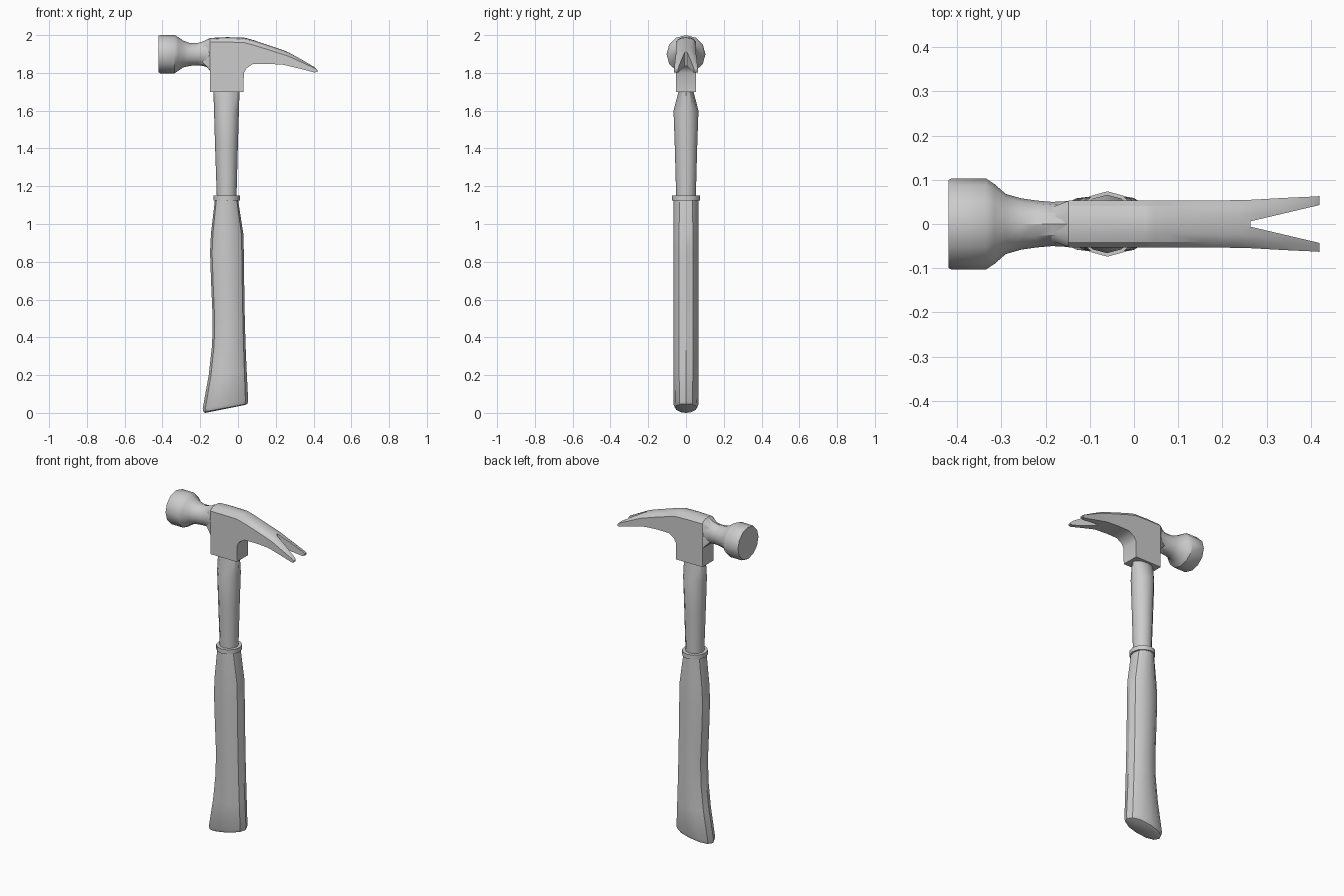
import bpy, bmesh, math

if "Cube" in bpy.data.objects:
    bpy.data.objects.remove(bpy.data.objects["Cube"])


def make_object(name, rings):
    """Skin a list of equal-length closed rings and cap both ends."""
    bm = bmesh.new()
    loops = [[bm.verts.new(p) for p in ring] for ring in rings]
    n = len(loops[0])
    for a, b in zip(loops, loops[1:]):
        for i in range(n):
            j = (i + 1) % n
            bm.faces.new((a[i], a[j], b[j], b[i]))
    bm.faces.new(loops[0])
    bm.faces.new(loops[-1])
    bmesh.ops.recalc_face_normals(bm, faces=bm.faces)
    mesh = bpy.data.meshes.new(name)
    bm.to_mesh(mesh)
    bm.free()
    ob = bpy.data.objects.new(name, mesh)
    bpy.context.collection.objects.link(ob)
    return ob


def smooth(ob, angle=32):
    bpy.ops.object.select_all(action='DESELECT')
    ob.select_set(True)
    bpy.context.view_layer.objects.active = ob
    bpy.ops.object.shade_smooth_by_angle(angle=math.radians(angle))


def oval(xa, za, xb, zb, hy, power=1.0, n=12):
    """Oval ring spanning (xa, za)-(xb, zb) in the front view, half depth hy."""
    ring = []
    for i in range(n):
        t = 2 * math.pi * i / n
        c, s = math.cos(t), math.sin(t)
        c = math.copysign(abs(c) ** power, c) if abs(c) > 1e-6 else 0
        s = math.copysign(abs(s) ** power, s) if abs(s) > 1e-6 else 0
        ring.append(((xa + xb) / 2 + c * (xb - xa) / 2, s * hy,
                     (za + zb) / 2 + c * (zb - za) / 2))
    return ring


def head_ring(x, top, shoulder, bottom, hy):
    """Flat-sided section with an arched top."""
    ring = [(x, hy, bottom), (x, hy, shoulder)]
    for deg in (40, 65, 90, 115, 140):
        t = math.radians(deg)
        ring.append((x, hy * math.cos(t), shoulder + (top - shoulder) * math.sin(t)))
    return ring + [(x, -hy, shoulder), (x, -hy, bottom)]


# Grip with slanted butt
grip = [(-.172, .0, .038, .042, .045), (-.183, .005, .05, .048, .058),
        (-.187, .022, .054, .065, .066), (-.155, .2, .046, .22, .067),
        (-.137, .36, .04, .36, .067), (-.134, .5, .036, .5, .067),
        (-.142, .68, .033, .68, .067), (-.148, .85, .031, .85, .067),
        (-.143, .95, .028, .95, .067), (-.122, 1.13, .0, 1.13, .066)]
smooth(make_object("grip", [oval(*s, power=.9) for s in grip]))

# Collar at the top of the grip
smooth(make_object("collar", [oval(-.06 - a, z, -.06 + a, z, b) for z, a, b in
                              ((1.125, .071, .074), (1.152, .071, .074))]))

# Handle shaft
shaft = [(-.112, 1.14, -.008, 1.14, .052), (-.121, 1.4, -.001, 1.4, .059),
         (-.127, 1.6, .005, 1.6, .066), (-.13, 1.7, .008, 1.7, .04),
         (-.13, 1.75, .008, 1.75, .04)]
smooth(make_object("shaft", [oval(*s) for s in shaft]))

# Striking face and round neck
striker = [(-.42, 1.803, 1.997, .099), (-.412, 1.798, 2.0, .103),
           (-.335, 1.798, 2.0, .103), (-.315, 1.812, 1.988, .09),
           (-.29, 1.829, 1.971, .068), (-.255, 1.837, 1.958, .058),
           (-.22, 1.84, 1.957, .053), (-.185, 1.837, 1.966, .05),
           (-.165, 1.83, 1.977, .051), (-.148, 1.812, 1.984, .052),
           (-.1, 1.812, 1.984, .049)]
smooth(make_object("striker", [oval(x, lo, x, hi, hy) for x, lo, hi, hy in striker]))

# Head block running into the claw
head = [(-.19, 1.958, 1.938, 1.86, .036), (-.149, 1.984, 1.963, 1.815, .052),
        (-.148, 1.985, 1.963, 1.70, .053), (-.06, 1.989, 1.963, 1.70, .053),
        (.029, 1.987, 1.961, 1.70, .053), (.031, 1.987, 1.961, 1.80, .053),
        (.045, 1.984, 1.957, 1.825, .053), (.08, 1.974, 1.948, 1.847, .053),
        (.16, 1.947, 1.923, 1.848, .053), (.24, 1.92, 1.897, 1.843, .054),
        (.27, 1.908, 1.887, 1.836, .055), (.34, 1.87, 1.855, 1.819, .059),
        (.405, 1.832, 1.825, 1.802, .062), (.42, 1.817, 1.814, 1.806, .063)]
head_ob = make_object("claw_head", [head_ring(*s) for s in head])

# V notch between the claw tines
notch = make_object("notch_cutter", [[(.263, -.006, z), (.45, -.05, z), (.45, .05, z),
                                      (.263, .006, z)] for z in (1.7, 2.1)])
notch.hide_render = True
mod = head_ob.modifiers.new("notch", 'BOOLEAN')
mod.operation = 'DIFFERENCE'
mod.solver = 'EXACT'
mod.object = notch
bpy.context.view_layer.objects.active = head_ob
bpy.ops.object.modifier_apply(modifier=mod.name)
bpy.data.objects.remove(notch)
smooth(head_ob)
